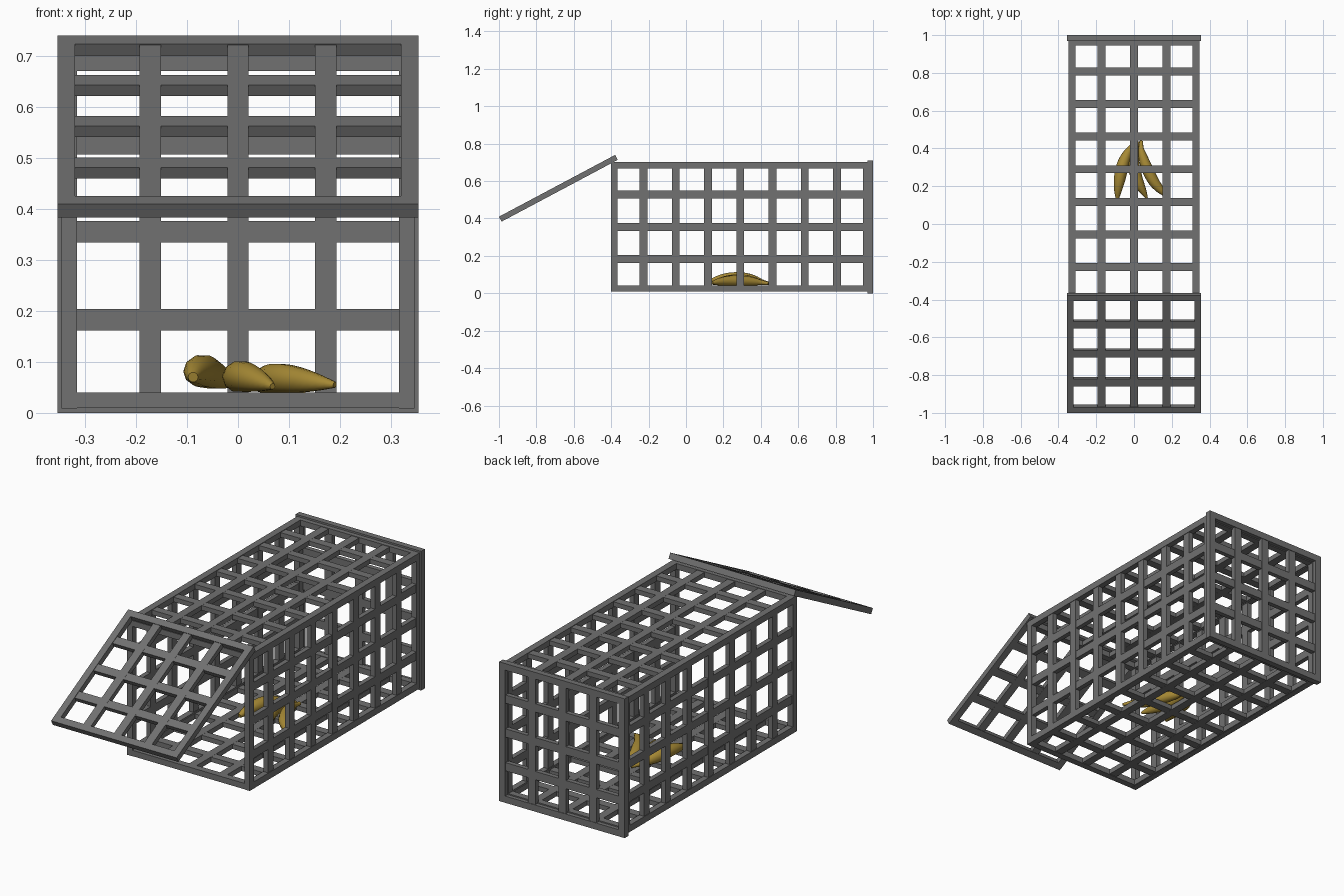
import bpy, bmesh, math
from mathutils import Matrix, Vector

if "Cube" in bpy.data.objects:
    bpy.data.objects.remove(bpy.data.objects["Cube"])


def material(name, rgb):
    m = bpy.data.materials.new(name)
    m.diffuse_color = (*rgb, 1)
    m.use_nodes = True
    m.node_tree.nodes["Principled BSDF"].inputs["Base Color"].default_value = m.diffuse_color
    return m


STEEL = material("grey_steel", (0.165, 0.165, 0.165))
YELLOW = material("ripe_yellow", (0.38, 0.25, 0.035))

FRAME, THICK = 0.034, 0.03      # border bar width and depth
BAR, BAR_THICK = 0.042, 0.025   # inner bar width and depth
STEP = 0.1725                   # grid spacing


def grid_panel(name, w, h, nu, nv, matrix):
    """Rectangular border with nu bars along v and nv bars along u."""
    bm = bmesh.new()

    def box(u, v, su, sv, t):
        bmesh.ops.create_cube(
            bm, size=1,
            matrix=Matrix.Translation((u, v, 0)) @ Matrix.Diagonal((su, sv, t, 1)))

    for s in (-1, 1):
        box(s * (w - FRAME) / 2, 0, FRAME, h, THICK)
        box(0, s * (h - FRAME) / 2, w - 2 * FRAME, FRAME, THICK)
    for i in range(nu):
        box((i - (nu - 1) / 2) * STEP, 0, BAR, h - FRAME, BAR_THICK)
    for i in range(nv):
        box(0, (i - (nv - 1) / 2) * STEP, w - FRAME, BAR, BAR_THICK - 0.001)
    me = bpy.data.meshes.new(name)
    bm.to_mesh(me)
    bm.free()
    me.materials.append(STEEL)
    ob = bpy.data.objects.new(name, me)
    ob.matrix_world = matrix
    bpy.context.collection.objects.link(ob)


move = Matrix.Translation
# local x, y, z -> world y, z, x
side_turn = Matrix(((0, 0, 1, 0), (1, 0, 0, 0), (0, 1, 0, 0), (0, 0, 0, 1)))

# Cage body: floor, roof and two sides
grid_panel("cage_floor", 0.69, 1.38, 3, 7, move((0, 0.29, 0.025)))
grid_panel("cage_roof", 0.69, 1.38, 3, 7, move((0, 0.29, 0.686)))
for label, x in (("left", -0.331), ("right", 0.331)):
    grid_panel("cage_side_" + label, 1.38, 0.692, 7, 3,
               move((x, 0.29, 0.355)) @ side_turn)

# Back wall and raised front door
grid_panel("cage_back", 0.708, 0.71, 3, 3,
           move((0, 0.985, 0.355)) @ Matrix.Rotation(math.radians(90), 4, 'X'))
grid_panel("raised_door", 0.708, 0.704, 3, 3,
           move((0, -0.6825, 0.5615)) @ Matrix.Rotation(math.radians(28), 4, 'X'))


def banana(name, points):
    """Tapered tube along points given as x, y, z, radius."""
    cu = bpy.data.curves.new(name + "_path", 'CURVE')
    cu.dimensions = '3D'
    cu.bevel_depth = 1
    cu.bevel_resolution = 3
    cu.use_fill_caps = True
    sp = cu.splines.new('NURBS')
    sp.points.add(len(points) - 1)
    for p, (x, y, z, r) in zip(sp.points, points):
        p.co = (x, y, z, 1)
        p.radius = r
    sp.order_u = 3
    sp.use_endpoint_u = True
    sp.resolution_u = 4
    tmp = bpy.data.objects.new(name + "_path", cu)
    bpy.context.collection.objects.link(tmp)
    dg = bpy.context.evaluated_depsgraph_get()
    me = bpy.data.meshes.new_from_object(tmp.evaluated_get(dg))
    bpy.data.objects.remove(tmp)
    me.materials.clear()
    me.materials.append(YELLOW)
    for f in me.polygons:
        f.use_smooth = True
        f.material_index = 0
    bpy.context.collection.objects.link(bpy.data.objects.new(name, me))


# Bunch of bananas on the floor
banana("banana_left", [
    (-.088, .138, .070, .010), (-.086, .175, .078, .021), (-.076, .24, .083, .032),
    (-.062, .31, .081, .033), (-.038, .37, .070, .025), (-.015, .41, .060, .011),
    (.005, .437, .055, .009)])
banana("banana_middle", [
    (.068, .138, .052, .006), (.050, .17, .060, .019), (.018, .23, .070, .030),
    (-.002, .30, .072, .032), (0, .36, .066, .025), (.012, .405, .058, .011),
    (.020, .437, .053, .009)])
banana("banana_right", [
    (.190, .140, .055, .006), (.155, .165, .060, .018), (.105, .22, .066, .029),
    (.070, .29, .068, .031), (.045, .36, .063, .024), (.035, .41, .057, .011),
    (.040, .440, .053, .009)])
